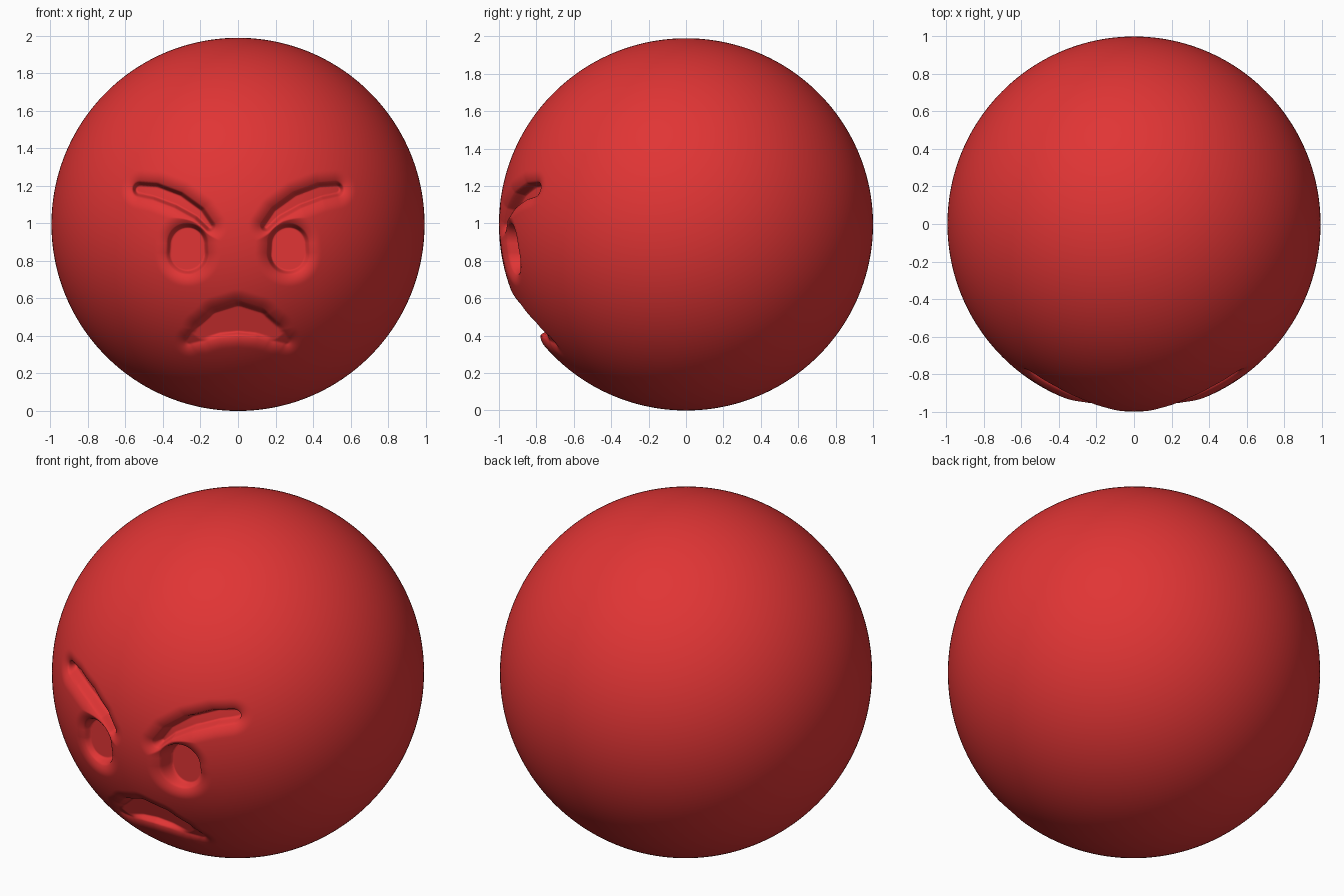
import bpy, bmesh, math
from mathutils import Vector

if "Cube" in bpy.data.objects:
    bpy.data.objects.remove(bpy.data.objects["Cube"])

# Carved strokes on the +x half, mirrored by abs(x): (x, z above centre, radius)
EYE = [(0.27, -0.155, 0.108), (0.27, -0.105, 0.105)]
BROW = [(0.15, -0.01, 0.024), (0.21, 0.06, 0.034), (0.32, 0.13, 0.042),
        (0.44, 0.175, 0.042), (0.525, 0.187, 0.036)]
MOUTH = [(0.0, -0.505, 0.085), (0.10, -0.525, 0.074),
         (0.19, -0.575, 0.05), (0.26, -0.625, 0.016)]

# Floor of each recess as a y value
FEATURES = [
    (EYE, lambda x, y, z: max(-0.86, y + 0.05)),
    (BROW, lambda x, y, z: y + 0.085),
    (MOUTH, lambda x, y, z: max(-0.74 - 0.4 * (z + 0.595), y + 0.03)),
]


def smooth(t):
    t = min(max(t, 0.0), 1.0)
    return t * t * (3 - 2 * t)


def stroke_distance(x, z, stroke):
    """Signed distance to a stroke of varying width."""
    best = 9.0
    for (ax, az, ar), (bx, bz, br) in zip(stroke, stroke[1:]):
        dx, dz = bx - ax, bz - az
        t = ((x - ax) * dx + (z - az) * dz) / (dx * dx + dz * dz)
        t = min(max(t, 0.0), 1.0)
        d = math.hypot(x - ax - t * dx, z - az - t * dz) - ar - t * (br - ar)
        best = min(best, d)
    return best


def carve(x, y, z):
    """Soft shoulder, steep wall, recessed floor."""
    result = y
    for stroke, floor in FEATURES:
        d = stroke_distance(abs(x), z, stroke)
        if d < 0.07:
            soft = y + 0.03 * min(1.0, 1 - d / 0.07) ** 2
            wall = smooth((0.006 - d) / 0.024)
            result = max(result, soft + (floor(x, y, z) - soft) * wall)
    return result


# Ball from an evenly divided cube, with the mesh gathered towards the face
bm = bmesh.new()
bmesh.ops.create_cube(bm, size=2)
bmesh.ops.subdivide_edges(bm, edges=bm.edges[:], cuts=139, use_grid_fill=True)
K = 0.45
for v in bm.verts:
    p = Vector([math.tan(c * math.pi / 4) for c in v.co]).normalized()
    angle = math.acos(min(max(-p.y, -1.0), 1.0))
    new = 2 * math.atan(K * math.tan(min(angle, math.pi - 1e-6) / 2))
    side = math.hypot(p.x, p.z)
    s = math.sin(new) / side if side > 1e-6 else 0.0
    x, y, z = p.x * s, -math.cos(new), p.z * s
    if y < -0.5:
        y = carve(x, y, z)
    v.co = (x * 0.995, y, z * 0.995 + 0.995)
bmesh.ops.recalc_face_normals(bm, faces=bm.faces[:])
for f in bm.faces:
    f.smooth = True

mesh = bpy.data.meshes.new("angry_ball")
bm.to_mesh(mesh)
bm.free()
ball = bpy.data.objects.new("angry_ball", mesh)
bpy.context.collection.objects.link(ball)

red = bpy.data.materials.new("red")
red.diffuse_color = (0.75, 0.035, 0.035, 1)
red.use_nodes = True
red.node_tree.nodes["Principled BSDF"].inputs["Base Color"].default_value = red.diffuse_color
mesh.materials.append(red)
